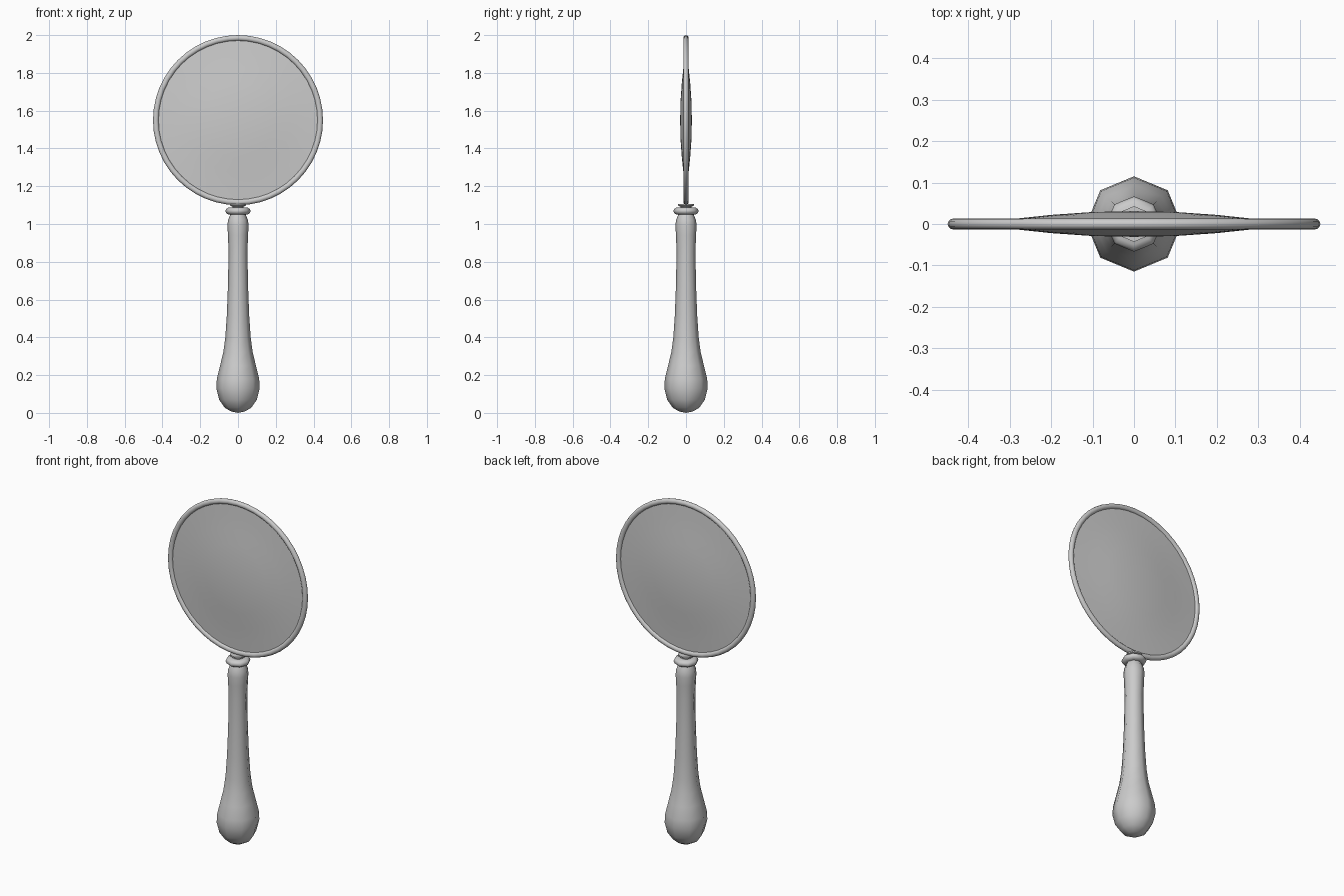
import bpy, bmesh, math
from mathutils import Matrix

cube = bpy.data.objects.get("Cube")
if cube:
    bpy.data.objects.remove(cube, do_unlink=True)


def material(name, rgb):
    m = bpy.data.materials.new(name)
    m.use_nodes = True
    color = (*rgb, 1)
    m.diffuse_color = color
    m.node_tree.nodes["Principled BSDF"].inputs["Base Color"].default_value = color
    return m


GREY = material("light_grey", (0.6, 0.6, 0.6))
LENS_Z = 1.55


def lathe(name, profile, sides, closed=False, facing=False, angle=60):
    """Spin (radius, height) points round z, or round y when facing."""
    bm = bmesh.new()
    verts = [bm.verts.new((r, 0, h)) for r, h in profile]
    pairs = list(zip(verts, verts[1:]))
    if closed:
        pairs.append((verts[-1], verts[0]))
    edges = [bm.edges.new(p) for p in pairs]
    bmesh.ops.spin(bm, geom=verts + edges, cent=(0, 0, 0), axis=(0, 0, 1),
                   angle=math.tau, steps=sides, use_duplicate=False)
    bmesh.ops.remove_doubles(bm, verts=bm.verts, dist=0.0005)
    if facing:
        bm.transform(Matrix.Translation((0, 0, LENS_Z)) @ Matrix.Rotation(math.pi / 2, 4, "X"))
    bmesh.ops.recalc_face_normals(bm, faces=bm.faces)
    mesh = bpy.data.meshes.new(name)
    bm.to_mesh(mesh)
    bm.free()
    mesh.materials.append(GREY)
    obj = bpy.data.objects.new(name, mesh)
    bpy.context.collection.objects.link(obj)
    bpy.ops.object.select_all(action="DESELECT")
    obj.select_set(True)
    bpy.context.view_layer.objects.active = obj
    bpy.ops.object.shade_smooth_by_angle(angle=math.radians(angle))
    return obj


# Turned eight-sided grip with a swollen end
lathe("handle", [(0, 0), (0.035, 0.007), (0.07, 0.027), (0.1, 0.07), (0.115, 0.13),
                 (0.112, 0.18), (0.095, 0.25), (0.078, 0.32), (0.067, 0.4),
                 (0.059, 0.52), (0.053, 0.68), (0.05, 0.85), (0.053, 0.94),
                 (0.056, 0.99), (0.053, 1.02), (0.043, 1.045), (0.036, 1.06),
                 (0, 1.06)], 8)

# Collar and the small cup holding the rim
lathe("collar", [(0, 1.05), (0.05, 1.05), (0.062, 1.057), (0.067, 1.069), (0.062, 1.08),
                 (0.05, 1.087), (0, 1.087)], 8)
lathe("neck", [(0, 1.08), (0.03, 1.08), (0.03, 1.092), (0.043, 1.098), (0.043, 1.106),
               (0, 1.106)], 8)

# Rounded metal rim
rim = [(0.435 + 0.015 * math.cos(a), 0.0135 * math.sin(a))
       for a in (math.tau * i / 12 for i in range(12))]
lathe("rim", rim, 48, closed=True, facing=True)

# Biconvex lens
half = [(0, 0.031), (0.1, 0.029), (0.2, 0.022), (0.28, 0.0135), (0.36, 0.007), (0.43, 0.002)]
lathe("lens", half + [(r, -h) for r, h in reversed(half)], 48, facing=True)
